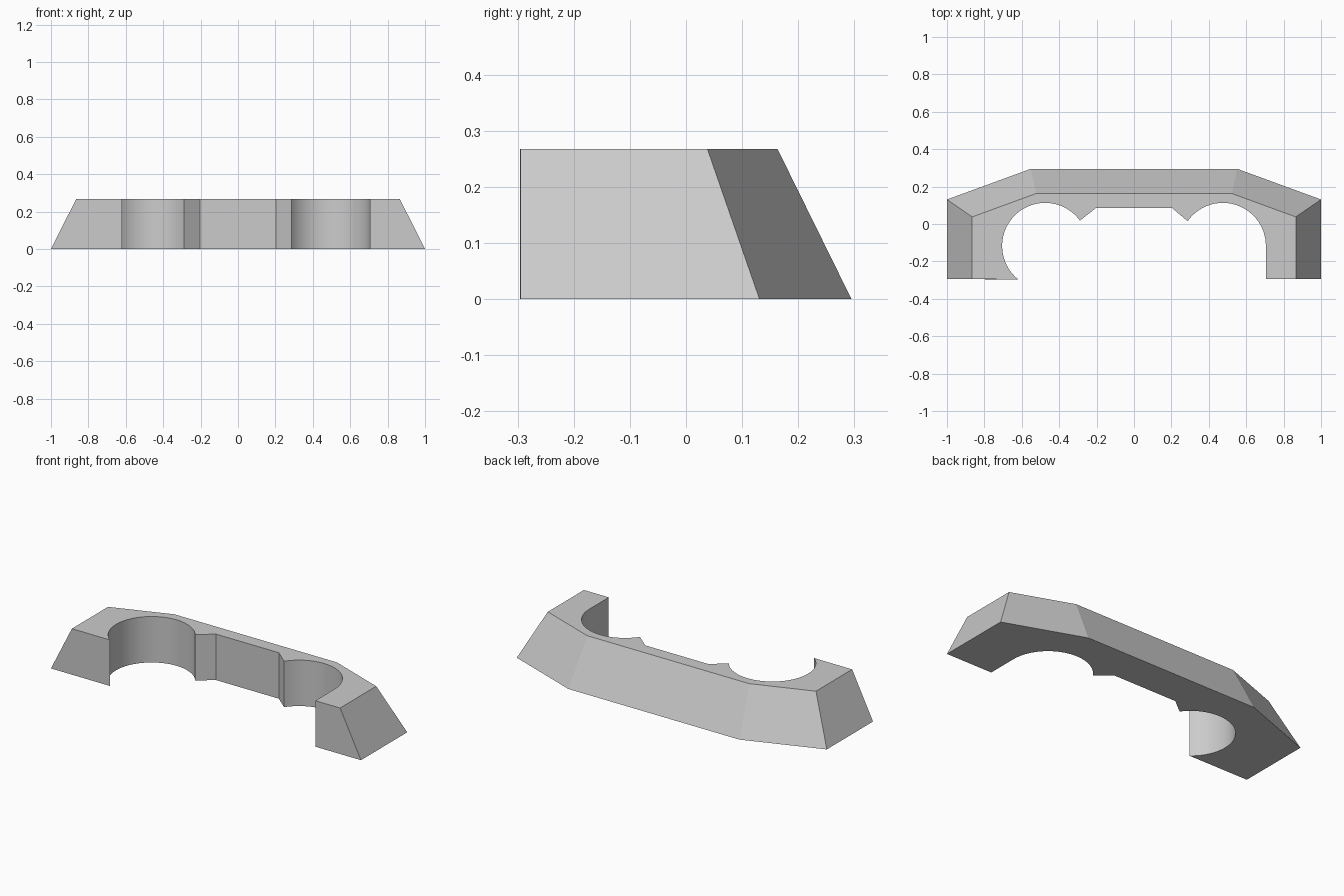
import bpy, bmesh
from math import sin, cos, radians

if "Cube" in bpy.data.objects:
    bpy.data.objects.remove(bpy.data.objects["Cube"], do_unlink=True)

HEIGHT, FRONT = 0.268, -0.295
RADIUS, HOLE_X, HOLE_Y = 0.23, 0.475, -0.117


def arc(cx, start, end, steps):
    """Points along a round hole edge, angles in degrees."""
    angles = [radians(start + (end - start) * i / steps) for i in range(steps + 1)]
    return [(cx + RADIUS * cos(a), HOLE_Y + RADIUS * sin(a)) for a in angles]


def mirrored(half):
    """Open outline from the left half, given left to right."""
    return half + [(-x, y) for x, y in reversed(half)]


# Outer edge at the foot and at the narrower top
outer_foot = mirrored([(-1, FRONT), (-1, 0.131), (-0.552, 0.295)])
outer_top = mirrored([(-0.865, FRONT), (-0.865, 0.038), (-0.523, 0.163)])

# Inner edge, right to left: straight leg, round recess, flat middle, round recess
inner = [(HOLE_X + RADIUS, FRONT)]
inner += arc(HOLE_X, 0, 145, 30)
inner += [(0.203, 0.086), (-0.203, 0.086)]
inner += arc(-HOLE_X, 36, 231, 40)

# Loft the foot outline to the top outline
bm = bmesh.new()
foot = [bm.verts.new((x, y, 0)) for x, y in outer_foot + inner]
top = [bm.verts.new((x, y, HEIGHT)) for x, y in outer_top + inner]
for i in range(len(foot)):
    j = (i + 1) % len(foot)
    bm.faces.new((foot[i], foot[j], top[j], top[i]))
bm.faces.new(foot)
bm.faces.new(top)
bmesh.ops.recalc_face_normals(bm, faces=bm.faces)
bmesh.ops.triangulate(bm, faces=[f for f in bm.faces if len(f.verts) > 4])

mesh = bpy.data.meshes.new("recessed_bracket")
bm.to_mesh(mesh)
bm.free()
bracket = bpy.data.objects.new("recessed_bracket", mesh)
bpy.context.collection.objects.link(bracket)

# Plain grey material
grey = bpy.data.materials.new("plain_grey")
grey.use_nodes = True
colour = (0.6, 0.6, 0.6, 1)
grey.diffuse_color = colour
grey.node_tree.nodes["Principled BSDF"].inputs["Base Color"].default_value = colour
mesh.materials.append(grey)

# Smooth the round recesses, keep the corners sharp
bpy.context.view_layer.objects.active = bracket
bracket.select_set(True)
bpy.ops.object.shade_smooth_by_angle(angle=radians(15))
